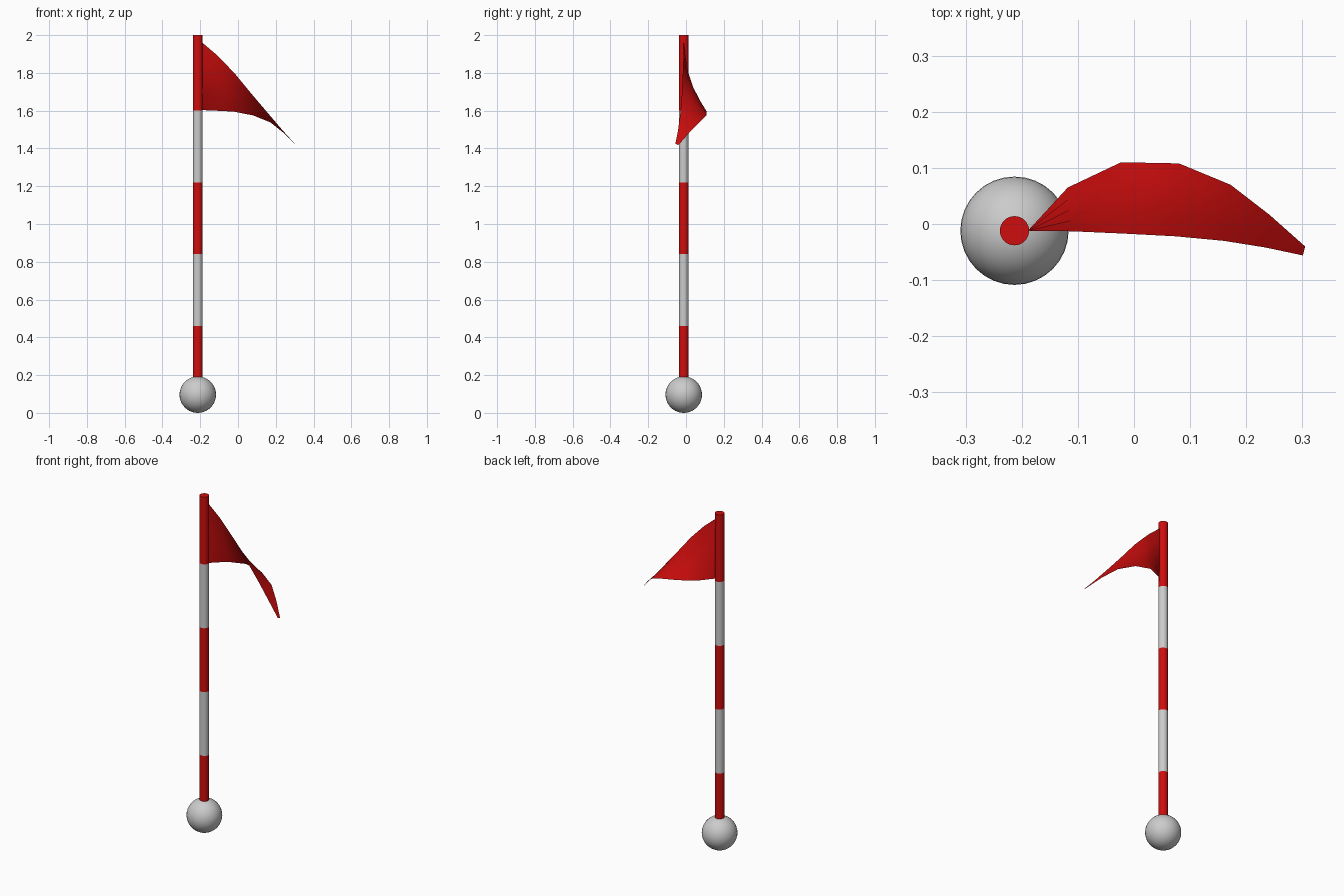
import bpy, bmesh, math

if "Cube" in bpy.data.objects:
    bpy.data.objects.remove(bpy.data.objects["Cube"])

PX, PY, PR = -0.213, -0.012, 0.026   # pole axis and radius

red = bpy.data.materials.new("red")
red.diffuse_color = (0.62, 0.004, 0.004, 1)
red.use_nodes = True
red.node_tree.nodes["Principled BSDF"].inputs["Base Color"].default_value = red.diffuse_color


def finish(name, bm, mat=None, angle=40):
    me = bpy.data.meshes.new(name)
    bm.to_mesh(me)
    bm.free()
    ob = bpy.data.objects.new(name, me)
    bpy.context.collection.objects.link(ob)
    if mat:
        me.materials.append(mat)
    bpy.ops.object.select_all(action='DESELECT')
    ob.select_set(True)
    bpy.context.view_layer.objects.active = ob
    bpy.ops.object.shade_smooth_by_angle(angle=math.radians(angle))
    return ob


# Ball foot
bm = bmesh.new()
bmesh.ops.create_uvsphere(bm, u_segments=32, v_segments=20, radius=0.0965)
bmesh.ops.translate(bm, verts=bm.verts, vec=(PX, PY, 0.0965))
finish("ball_foot", bm)

# Striped pole: open tube bands, only the outer ends capped
levels = [0.10, 0.46, 0.84, 1.22, 1.60, 2.0]
for i, (z0, z1) in enumerate(zip(levels, levels[1:])):
    bm = bmesh.new()
    rings = [[bm.verts.new((PX + PR * math.cos(a), PY + PR * math.sin(a), z))
              for a in (math.tau * k / 32 for k in range(32))] for z in (z0, z1)]
    for k in range(32):
        n = (k + 1) % 32
        bm.faces.new((rings[0][k], rings[0][n], rings[1][n], rings[1][k]))
    if i == 0:
        bm.faces.new(rings[0][::-1])
    if i == len(levels) - 2:
        bm.faces.new(rings[1])
    finish(f"pole_band_{i + 1}", bm, red if i % 2 == 0 else None)

# Billowing pennant: straight columns lofted between its top and bottom edges
top_edge = [(-0.189, -0.012, 1.96), (-0.11, -0.013, 1.893), (-0.02, -0.017, 1.80),
            (0.075, -0.022, 1.685), (0.16, -0.03, 1.585), (0.235, -0.042, 1.497),
            (0.301, -0.056, 1.424)]
low_edge = [(-0.189, -0.012, 1.603), (-0.118, 0.065, 1.60), (-0.023, 0.11, 1.595),
            (0.08, 0.108, 1.575), (0.172, 0.07, 1.538), (0.242, 0.016, 1.482),
            (0.305, -0.04, 1.418)]
ROWS = 4
bm = bmesh.new()
cols = [[bm.verts.new([p + (q - p) * r / ROWS for p, q in zip(t, l)])
         for r in range(ROWS + 1)] for t, l in zip(top_edge, low_edge)]
for a, b in zip(cols, cols[1:]):
    for r in range(ROWS):
        bm.faces.new((a[r], a[r + 1], b[r + 1], b[r]))
finish("pennant", bm, red, 60)
